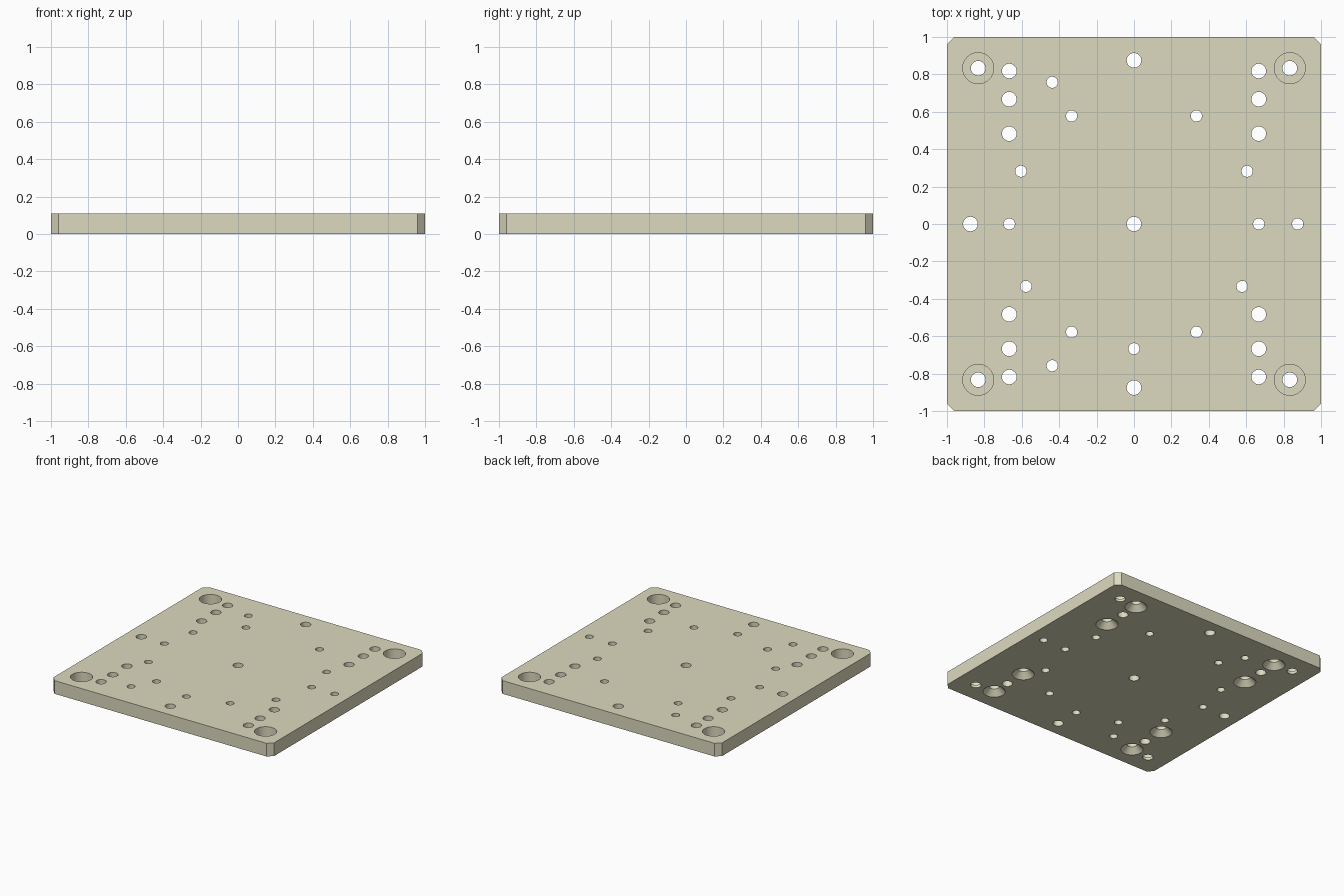
import bpy, bmesh
from math import cos, sin, radians, pi

if "Cube" in bpy.data.objects:
    bpy.data.objects.remove(bpy.data.objects["Cube"])

T = 0.108          # plate thickness
C = 0.04           # corner chamfer
BIG, SMALL, HEAD = 0.039, 0.03, 0.083
SEG = 40


def add_lathe(bm, x, y, profile):
    """Closed revolved cutter from (radius, z) points, bottom to top."""
    rings = [[bm.verts.new((x + r * cos(2 * pi * i / SEG), y + r * sin(2 * pi * i / SEG), z))
              for i in range(SEG)] for r, z in profile]
    for a, b in zip(rings, rings[1:]):
        for i in range(SEG):
            j = (i + 1) % SEG
            bm.faces.new((a[i], a[j], b[j], b[i]))
    bm.faces.new(rings[0][::-1])
    bm.faces.new(rings[-1])


def make_object(name, bm):
    mesh = bpy.data.meshes.new(name)
    bm.to_mesh(mesh)
    bm.free()
    ob = bpy.data.objects.new(name, mesh)
    bpy.context.collection.objects.link(ob)
    return ob


# Plate: square with chamfered corners, extruded upward
bm = bmesh.new()
k = 1 - C
outline = [(-k, -1), (k, -1), (1, -k), (1, k), (k, 1), (-k, 1), (-1, k), (-1, -k)]
low = [bm.verts.new((x, y, 0)) for x, y in outline]
high = [bm.verts.new((x, y, T)) for x, y in outline]
bm.faces.new(low[::-1])
bm.faces.new(high)
for i in range(8):
    j = (i + 1) % 8
    bm.faces.new((low[i], low[j], high[j], high[i]))
plate = make_object("mounting_plate", bm)

# Hole profiles
def straight(r):
    return [(r, -0.05), (r, T + 0.05)]

SINK = [(HEAD, -0.05), (HEAD, 0), (BIG, HEAD - BIG), (BIG, T + 0.05)]
BORE = [(BIG, -0.05), (BIG, T - 0.085), (HEAD, T - 0.085), (HEAD, T + 0.05)]

bm = bmesh.new()
# Corner counterbores and the two side columns (outer pairs countersunk below)
for sx in (-1, 1):
    for sy in (-1, 1):
        add_lathe(bm, sx * 0.833, sy * 0.833, BORE)
        for y, profile in ((0.818, SINK), (0.667, straight(BIG)), (0.483, SINK)):
            add_lathe(bm, sx * 0.667, sy * y, profile)

# Centre hole and holes on two bolt circles: (circle radius, hole radius, angles)
add_lathe(bm, 0, 0, straight(BIG))
for ring, r, angles in ((0.875, BIG, (90, 180, 270)),
                        (0.875, SMALL, (0, 120, 240)),
                        (0.667, SMALL, (0, 25, 60, 120, 155, 180, 210, 240, 270, 300, 330))):
    for a in angles:
        add_lathe(bm, ring * cos(radians(a)), ring * sin(radians(a)), straight(r))
cutter = make_object("hole_cutter", bm)
cutter.hide_render = True

# Cut the holes, then drop the cutter
mod = plate.modifiers.new("holes", 'BOOLEAN')
mod.operation = 'DIFFERENCE'
mod.solver = 'EXACT'
mod.object = cutter
bpy.context.view_layer.objects.active = plate
plate.select_set(True)
bpy.ops.object.modifier_apply(modifier=mod.name)
bpy.data.objects.remove(cutter)
bpy.ops.object.shade_smooth_by_angle(angle=radians(30))

# Beige finish
mat = bpy.data.materials.new("beige")
mat.diffuse_color = (0.72, 0.70, 0.52, 1)
mat.use_nodes = True
mat.node_tree.nodes["Principled BSDF"].inputs["Base Color"].default_value = mat.diffuse_color
plate.data.materials.clear()
plate.data.materials.append(mat)
